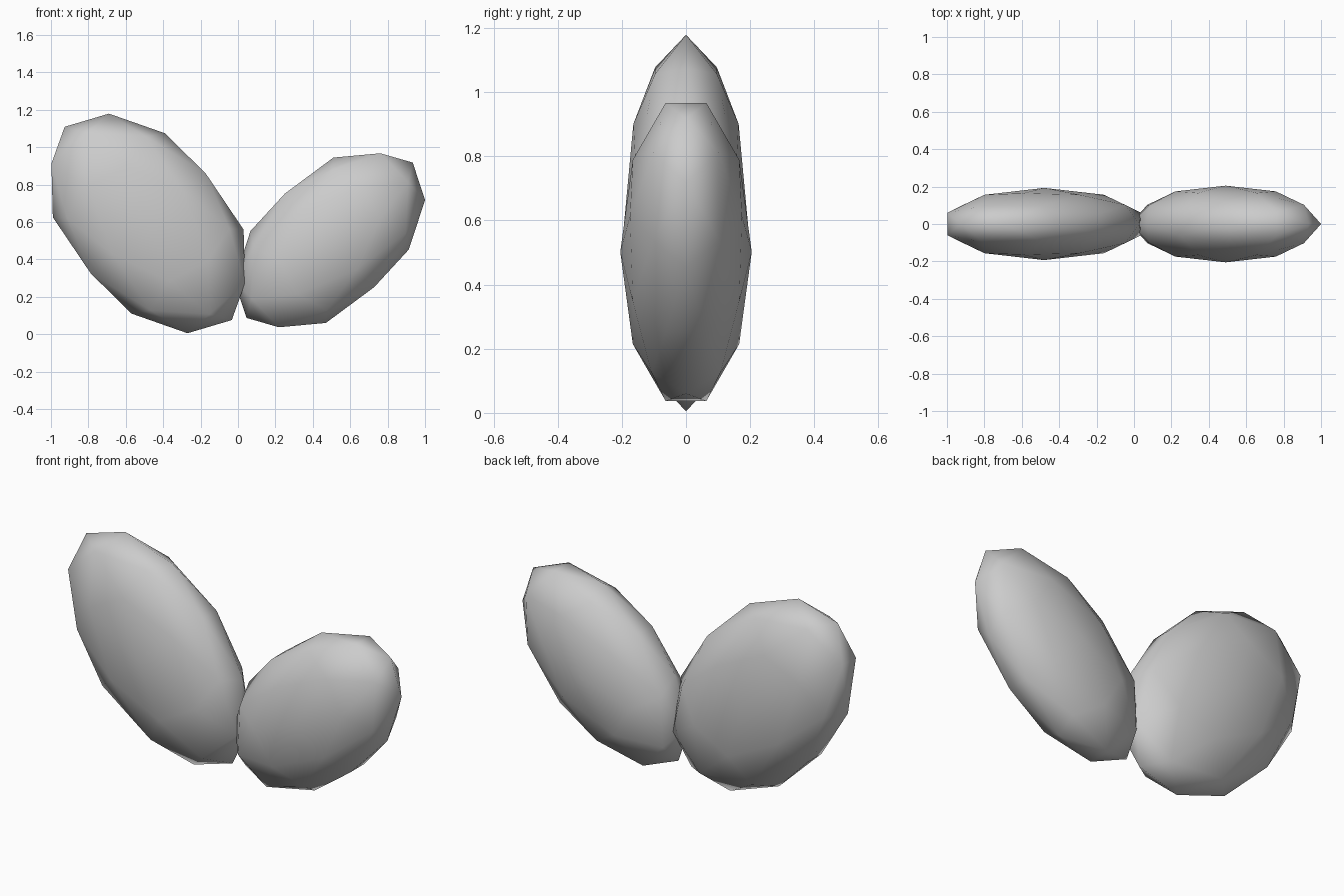
import bpy, bmesh
from mathutils import Vector

if "Cube" in bpy.data.objects:
    bpy.data.objects.remove(bpy.data.objects["Cube"])

PHI = (1 + 5 ** 0.5) / 2


def lobe(name, centre, a, b, depth):
    """Low-poly ball (once-subdivided icosahedron) stretched along a, y and b."""
    bm = bmesh.new()
    for s in (-1, 1):
        for t in (-PHI, PHI):
            for p in ((0, s, t), (s, t, 0), (t, 0, s)):
                bm.verts.new(p)
    bmesh.ops.convex_hull(bm, input=bm.verts[:])
    bmesh.ops.subdivide_edges(bm, edges=bm.edges[:], cuts=1, use_grid_fill=True)
    for v in bm.verts:
        n = v.co.normalized()
        v.co = Vector((centre[0] + n.x * a[0] + n.z * b[0],
                       n.y * depth,
                       centre[1] + n.x * a[1] + n.z * b[1]))
    bmesh.ops.recalc_face_normals(bm, faces=bm.faces[:])
    for f in bm.faces:
        f.smooth = True
    mesh = bpy.data.meshes.new(name)
    bm.to_mesh(mesh)
    bm.free()
    ob = bpy.data.objects.new(name, mesh)
    bpy.context.collection.objects.link(ob)
    return ob


# Tall left pad and smaller right pad, each leaning outward
lobe("left_pad", (-0.48, 0.592), (-0.21, 0.587), (0.51, -0.033), 0.193)
lobe("right_pad", (0.49, 0.502), (0.51, 0.215), (0.02, 0.442), 0.205)
